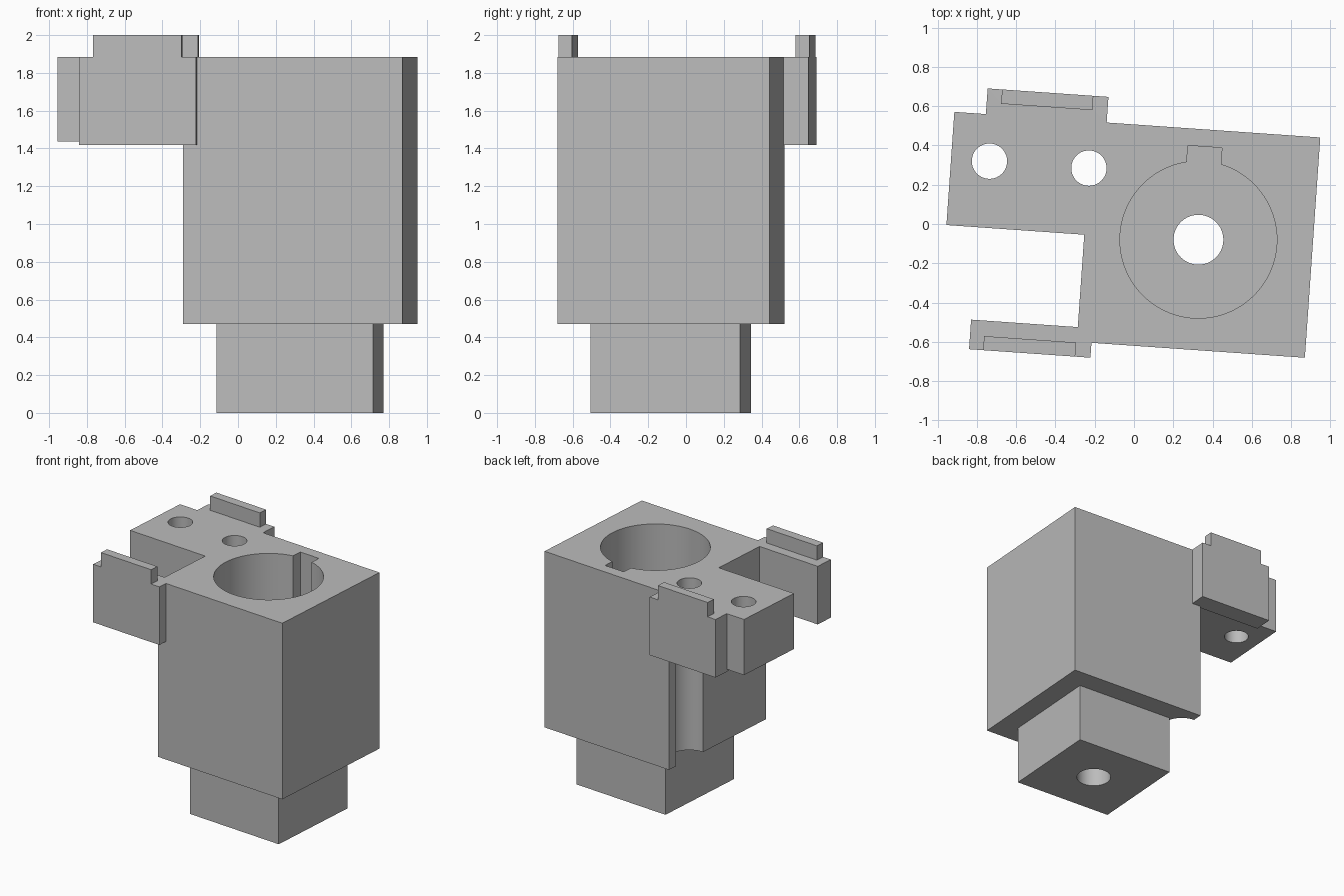
import bpy
import math

if "Cube" in bpy.data.objects:
    bpy.data.objects.remove(bpy.data.objects["Cube"])

TOP = 1.885      # top of the main block
ARM_Z = 1.438    # underside of the side arm
BU, BV = 0.333, -0.057   # bore centre

grey = bpy.data.materials.new("grey")
grey.diffuse_color = (0.5, 0.5, 0.5, 1)
grey.use_nodes = True
grey.node_tree.nodes["Principled BSDF"].inputs["Base Color"].default_value = grey.diffuse_color


def box(name, x0, x1, y0, y1, z0, z1):
    bpy.ops.mesh.primitive_cube_add(size=1, location=((x0 + x1) / 2, (y0 + y1) / 2, (z0 + z1) / 2))
    ob = bpy.context.object
    ob.name = name
    ob.scale = (x1 - x0, y1 - y0, z1 - z0)
    bpy.ops.object.transform_apply(location=True, rotation=False, scale=True)
    ob.data.materials.append(grey)
    return ob


def cyl(name, x, y, r, z0, z1, sides=64):
    bpy.ops.mesh.primitive_cylinder_add(vertices=sides, radius=r, depth=z1 - z0,
                                        location=(x, y, (z0 + z1) / 2))
    ob = bpy.context.object
    ob.name = name
    bpy.ops.object.transform_apply(location=True, rotation=False, scale=True)
    ob.data.materials.append(grey)
    return ob


def combine(target, other, op):
    mod = target.modifiers.new(op.lower(), 'BOOLEAN')
    mod.operation = op
    mod.solver = 'EXACT'
    mod.object = other
    bpy.ops.object.select_all(action='DESELECT')
    bpy.context.view_layer.objects.active = target
    target.select_set(True)
    bpy.ops.object.modifier_apply(modifier=mod.name)
    bpy.data.objects.remove(other, do_unlink=True)


# main block with a half-round screw channel down its left side
housing = box("housing", -0.249, 0.916, -0.619, 0.506, 0.47, TOP)
combine(housing, cyl("screw_channel", -0.249, 0.268, 0.157, 0.3, ARM_Z), 'DIFFERENCE')

# square boss below, side arm, two clip plates with raised ridges
for part in (
    box("boss", BU - 0.416, BU + 0.416, BV - 0.397, BV + 0.397, 0.0, 0.53),
    box("arm", -0.953, -0.1, -0.072, 0.506, ARM_Z, TOP),
    box("front_clip", -0.794, -0.174, -0.695, -0.544, 1.418, TOP),
    box("back_clip", -0.792, -0.175, 0.487, 0.637, 1.418, TOP),
    box("front_ridge", -0.722, -0.252, -0.695, -0.623, 1.8, 2.0),
    box("back_ridge", -0.718, -0.252, 0.564, 0.637, 1.8, 2.0),
):
    combine(housing, part, 'UNION')

# main bore with keyway, outlet hole, two screw holes
for cutter in (
    cyl("bore", BU, BV, 0.40, 0.59, 2.2, 96),
    box("keyway", BU - 0.087, BU + 0.087, 0.2, 0.418, 0.59, 2.2),
    cyl("outlet", BU, BV, 0.127, -0.2, 0.8),
    cyl("screw_hole_left", -0.757, 0.268, 0.09, 1.3, 2.2),
    cyl("screw_hole_right", -0.249, 0.268, 0.09, 1.3, 2.2),
):
    combine(housing, cutter, 'DIFFERENCE')

# slight turn about the vertical axis
housing.rotation_euler.z = math.radians(-4)
bpy.ops.object.transform_apply(location=False, rotation=True, scale=False)
bpy.ops.object.shade_smooth_by_angle(angle=math.radians(30))
